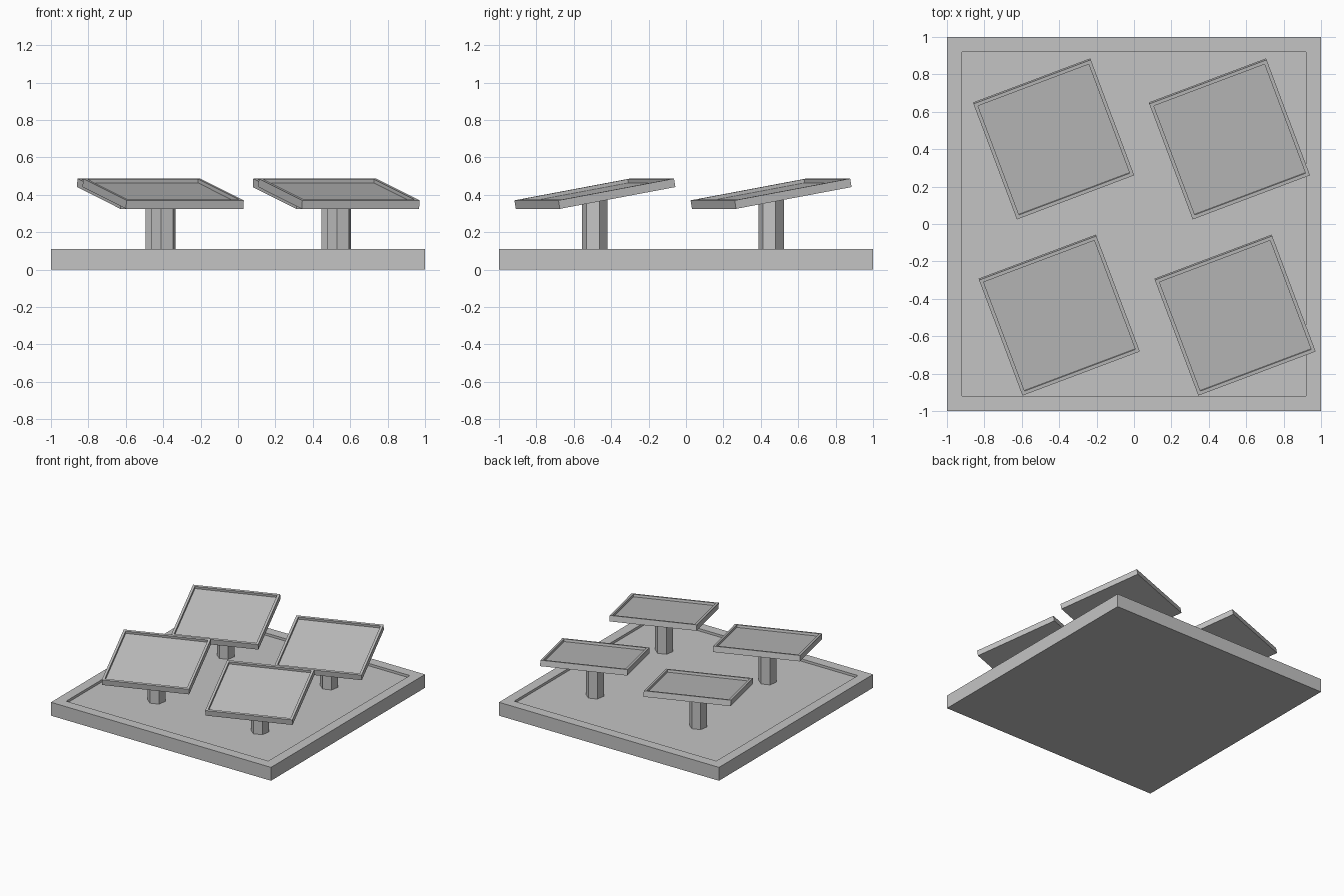
import bpy
import bmesh
from math import radians
from mathutils import Matrix

cube = bpy.data.objects.get("Cube")
if cube:
    bpy.data.objects.remove(cube, do_unlink=True)

# Single flat grey
grey = bpy.data.materials.new("mid_grey")
grey.use_nodes = True
COLOUR = (0.55, 0.55, 0.55, 1)
grey.diffuse_color = COLOUR
grey.node_tree.nodes["Principled BSDF"].inputs["Base Color"].default_value = COLOUR

TURN = radians(20.6)
TILT = radians(10)


def add_object(name, bm, matrix):
    bmesh.ops.recalc_face_normals(bm, faces=bm.faces)
    mesh = bpy.data.meshes.new(name)
    bm.to_mesh(mesh)
    bm.free()
    mesh.materials.append(grey)
    obj = bpy.data.objects.new(name, mesh)
    obj.matrix_world = matrix
    bpy.context.collection.objects.link(obj)
    return obj


def tray(size, thickness, rim, depth, corner=0):
    """Square slab with a recessed top face and optional rounded recess corners."""
    bm = bmesh.new()
    bmesh.ops.create_cube(bm, size=1, matrix=Matrix.Diagonal((size, size, thickness, 1)))
    top = max(bm.faces, key=lambda f: f.calc_center_median().z)
    bmesh.ops.inset_region(bm, faces=[top], thickness=rim)
    floor = bmesh.ops.extrude_discrete_faces(bm, faces=[top])["faces"][0]
    bmesh.ops.translate(bm, verts=floor.verts, vec=(0, 0, -depth))
    # Join the lowered floor to the rim with recess walls
    open_edges = [e for e in bm.edges if e.is_boundary]
    if open_edges:
        bmesh.ops.bridge_loops(bm, edges=open_edges)
    if corner:
        inner = size / 2 - rim + 0.001
        walls = [e for e in bm.edges
                 if all(abs(v.co.x) < inner for v in e.verts)
                 and abs(e.verts[0].co.z - e.verts[1].co.z) > depth / 2]
        bmesh.ops.bevel(bm, geom=walls, offset=corner, segments=2,
                        profile=0.5, affect='EDGES')
    return bm


# Base slab with shallow recess
add_object("base", tray(2, 0.11, 0.115, 0.02, 0.01), Matrix.Translation((0, 0, 0.055)))

# Four tilted panels on hexagonal posts
SPOTS = {
    "back_left": (0.51, 0.455),
    "back_right": (-0.43, 0.455),
    "front_left": (0.54, -0.487),
    "front_right": (-0.4, -0.487),
}
POST_LOW, POST_HIGH = 0.085, 0.396
for label, (x, y) in SPOTS.items():
    bm = bmesh.new()
    bmesh.ops.create_cone(bm, cap_ends=True, segments=6, radius1=0.069,
                          radius2=0.069, depth=POST_HIGH - POST_LOW)
    add_object(label + "_post", bm,
               Matrix.Translation((x, y, (POST_LOW + POST_HIGH) / 2))
               @ Matrix.Rotation(TURN - radians(30), 4, 'Z'))
    add_object(label + "_panel", tray(0.67, 0.046, 0.027, 0.02),
               Matrix.Translation((x, y, 0.406))
               @ Matrix.Rotation(TURN, 4, 'Z') @ Matrix.Rotation(TILT, 4, 'X'))
